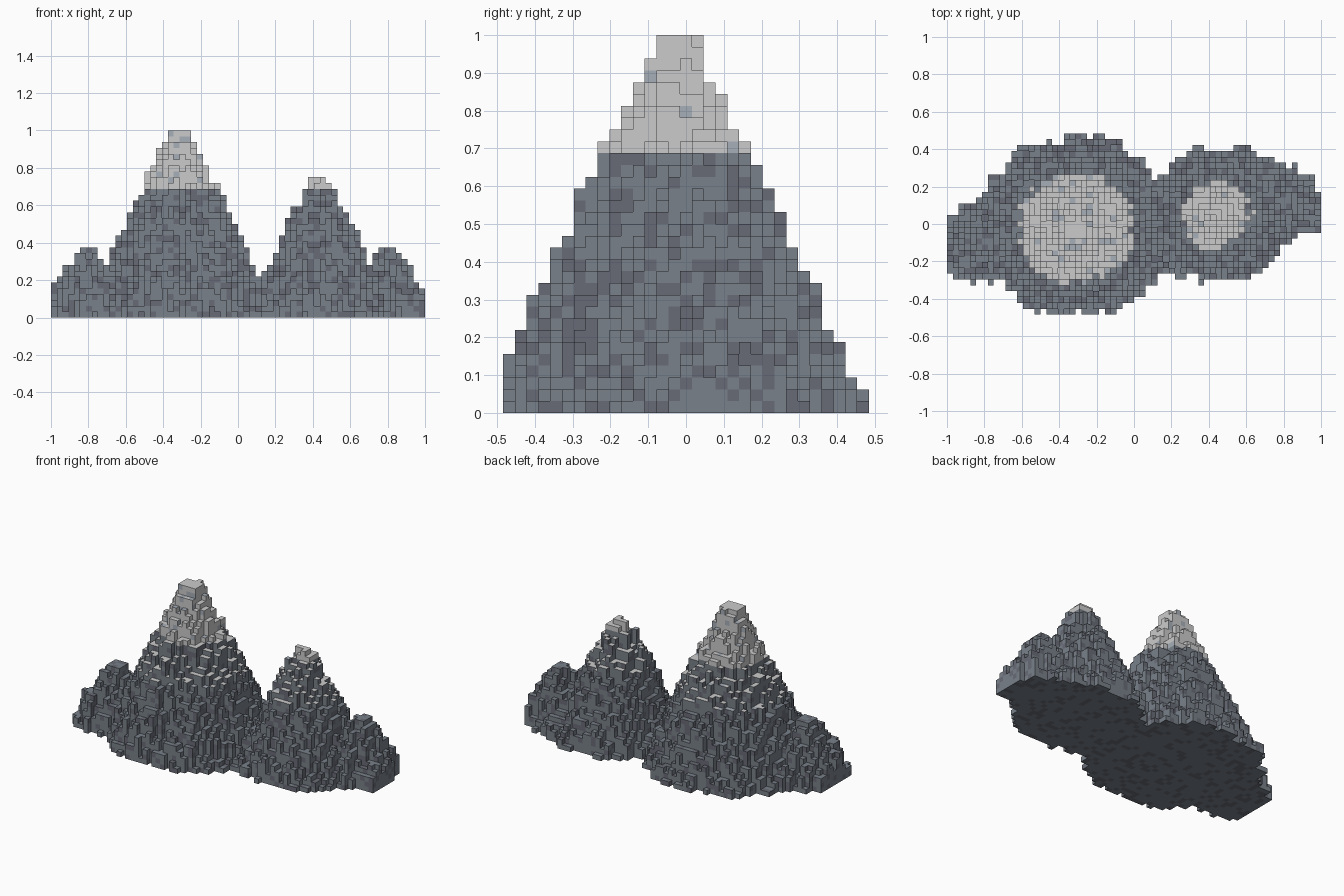
import bpy, bmesh, math, random

if "Cube" in bpy.data.objects:
    bpy.data.objects.remove(bpy.data.objects["Cube"])

random.seed(7)
V = 1 / 32                     # voxel size
NX, NY = 64, 31                # grid cells in x and y
SNOW_SIDE, SNOW_TOP = 22, 15   # snow levels for walls and for ledges, in voxels


def lerp(points, t):
    if t <= points[0][0]:
        return points[0][1]
    for (a, p), (b, q) in zip(points, points[1:]):
        if t <= b:
            return p + (q - p) * (t - a) / (b - a)
    return points[-1][1]


# Peaks: centre and slope profile (radius, height)
PEAKS = [
    (-0.31, -0.025, [(0, 1.0), (.065, .99), (.1, .89), (.2, .69), (.3, .48), (.4, .27), (.5, .06)]),
    (0.44, 0.05, [(0, .75), (.06, .71), (.14, .56), (.2, .43), (.26, .30), (.37, .06)]),
    (-0.81, -0.10, [(0, .38), (.05, .37), (.1, .28), (.2, .17), (.3, .05)]),
    (0.82, 0.12, [(0, .38), (.05, .37), (.1, .28), (.19, .16), (.3, .05)]),
]

# Footprint outline: back and front edges (x, y)
BACK = [(-1, .06), (-.9, .1), (-.83, .13), (-.8, .2), (-.7, .3), (-.6, .41), (-.4, .45), (-.33, .485),
        (-.16, .485), (-.05, .41), (.05, .33), (.1, .26), (.17, .27), (.2, .34), (.35, .4), (.6, .42),
        (.65, .37), (.75, .33), (.9, .29), (.96, .26), (1, .1)]
FRONT = [(-1, -.23), (-.9, -.31), (-.8, -.33), (-.7, -.31), (-.6, -.42), (-.54, -.485), (-.1, -.485),
         (0, -.38), (.1, -.33), (.15, -.28), (.3, -.28), (.4, -.31), (.6, -.3), (.7, -.23),
         (.8, -.12), (.9, -.04), (1, -.03)]

# Column heights in voxels, roughened away from the summits
height = {}
for i in range(NX):
    x = -1 + (i + .5) * V
    lo = lerp(FRONT, x) + random.uniform(-.025, .025)
    hi = lerp(BACK, x) + random.uniform(-.025, .025)
    for j in range(NY):
        y = (j - 15) * V
        if not lo <= y <= hi:
            continue
        h, r = max((lerp(p, d), d) for d, p in
                   ((math.hypot(x - cx, 1.03 * (y - cy)), p) for cx, cy, p in PEAKS))
        # Thin out towards the outline and the two ends
        h = min(h, .06 + 2.4 * min(y - lo, hi - y), .12 + 1.6 * (1 - abs(x)))
        n = 0 if r < .05 else random.choice((-2, -1, -1, 0, 0, 0, 1))
        height[i, j] = min(32, max(1, round(h / V) + n))


def material(name, rgb):
    m = bpy.data.materials.new(name)
    m.diffuse_color = (*[c ** 2.2 for c in rgb], 1)
    m.use_nodes = True
    m.node_tree.nodes["Principled BSDF"].inputs["Base Color"].default_value = m.diffuse_color
    return m


class Shell:
    """Collects voxel faces with two mottled tones."""

    def __init__(self, name, tones, share):
        self.name, self.tones, self.share = name, tones, share
        self.bm, self.verts = bmesh.new(), {}

    def face(self, corners):
        vs = []
        for c in corners:
            if c not in self.verts:
                self.verts[c] = self.bm.verts.new((-1 + c[0] * V, (c[1] - 15.5) * V, c[2] * V))
            vs.append(self.verts[c])
        f = self.bm.faces.new(vs)
        f.material_index = int(random.random() < self.share)

    def finish(self):
        me = bpy.data.meshes.new(self.name)
        self.bm.to_mesh(me)
        self.bm.free()
        for m in self.tones:
            me.materials.append(m)
        bpy.context.collection.objects.link(bpy.data.objects.new(self.name, me))


rock = Shell("rock_slopes", [material("rock", (.47, .50, .535)), material("dark_rock", (.41, .42, .46))], .27)
snow = Shell("snow_caps", [material("snow", (.735, .74, .75)), material("ice", (.65, .68, .72))], .08)

# Walls: neighbour offset and the two ground corners of the shared edge
SIDES = [((1, 0), (1, 0), (1, 1)), ((0, 1), (1, 1), (0, 1)),
         ((-1, 0), (0, 1), (0, 0)), ((0, -1), (0, 0), (1, 0))]
for (i, j), h in height.items():
    # Ledge on top and underside
    (snow if h >= SNOW_TOP else rock).face([(i, j, h), (i + 1, j, h), (i + 1, j + 1, h), (i, j + 1, h)])
    rock.face([(i, j + 1, 0), (i + 1, j + 1, 0), (i + 1, j, 0), (i, j, 0)])
    # Exposed walls
    for (dx, dy), a, b in SIDES:
        for k in range(height.get((i + dx, j + dy), 0), h):
            (snow if k >= SNOW_SIDE else rock).face(
                [(i + a[0], j + a[1], k), (i + b[0], j + b[1], k),
                 (i + b[0], j + b[1], k + 1), (i + a[0], j + a[1], k + 1)])
rock.finish()
snow.finish()
